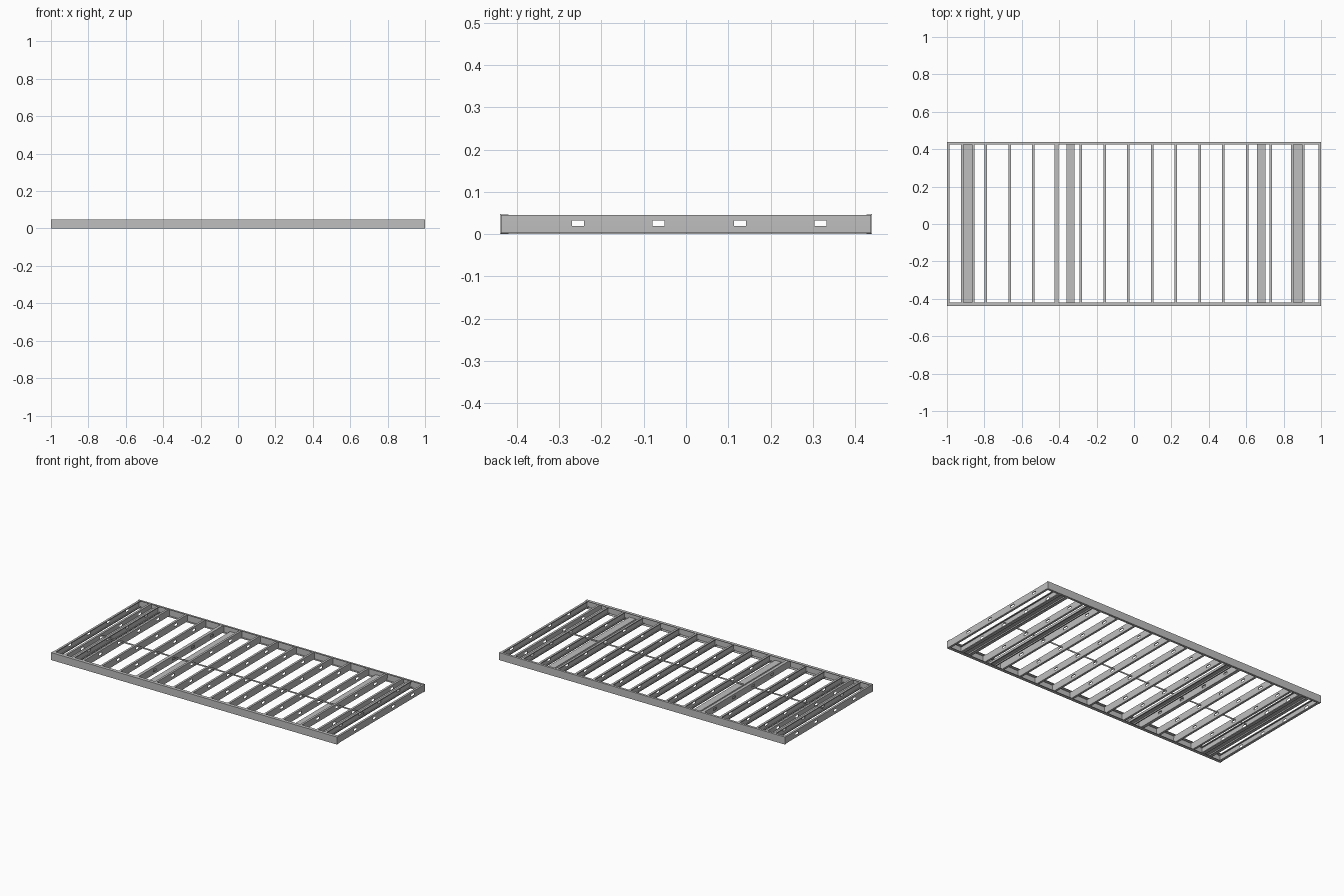
import bpy, bmesh

if "Cube" in bpy.data.objects:
    bpy.data.objects.remove(bpy.data.objects["Cube"], do_unlink=True)

steel = bpy.data.materials.new("galvanised_grey")
steel.use_nodes = True
GREY = (0.52, 0.52, 0.52, 1)
steel.diffuse_color = GREY
steel.node_tree.nodes["Principled BSDF"].inputs["Base Color"].default_value = GREY

T = 0.002                      # sheet thickness
H = 0.048                      # frame height
FRONT, BACK = -0.437, 0.437    # joist ends
HOLES = [-0.255, -0.065, 0.128, 0.318]


def sheet(name, profile, cuts, along="y", skip=None):
    """Sweep an open profile (a, z) through the cut positions; skip(i, j) leaves a hole."""
    bm = bmesh.new()
    rows = []
    for c in cuts:
        rows.append([bm.verts.new((a, c, z) if along == "y" else (c, a, z)) for a, z in profile])
    for i in range(len(cuts) - 1):
        for j in range(len(profile) - 1):
            if skip and skip(i, j):
                continue
            bm.faces.new((rows[i][j], rows[i][j + 1], rows[i + 1][j + 1], rows[i + 1][j]))
    mesh = bpy.data.meshes.new(name)
    bm.to_mesh(mesh)
    bm.free()
    mesh.materials.append(steel)
    ob = bpy.data.objects.new(name, mesh)
    bpy.context.collection.objects.link(ob)
    mod = ob.modifiers.new("thickness", "SOLIDIFY")
    mod.thickness = T
    mod.offset = 0
    return ob


def joist(name, x, side=-1, flange=0.012, lip=0.005):
    """Lipped C joist: web at x, flanges toward side, four punched web holes."""
    lo, hi, f = T * 1.5, H - T * 1.5, x + side * flange
    profile = [(f, lo + lip), (f, lo), (x, lo), (x, 0.019), (x, 0.032),
               (x, hi), (f, hi), (f, hi - lip)]
    cuts = [FRONT]
    for y in HOLES:
        cuts += [y - 0.014, y + 0.014]
    cuts.append(BACK)
    return sheet(name, profile, cuts, skip=lambda i, j: i % 2 == 1 and j == 3)


def flat_stud(name, x, width=0.043):
    """Lipped C stud laid flat near the bottom of the frame."""
    w, lo, hi = width / 2, T * 1.5, 0.016
    profile = [(x - w + 0.006, lo), (x - w, lo), (x - w, hi),
               (x + w, hi), (x + w, lo), (x + w - 0.006, lo)]
    return sheet(name, profile, [FRONT, BACK])


def rail(name, y, flange_y):
    """Edge track wrapping the joist ends."""
    lo, hi = T / 2, H - T / 2
    return sheet(name, [(flange_y, lo), (y, lo), (y, hi), (flange_y, hi)], [-1, 1], "x")


# Edge tracks
rail("front_rail", -0.439, -0.419)
rail("back_rail", 0.439, 0.426)

# Regular joists and the doubled joist
for i in range(13):
    joist(f"joist_{i + 1}", -0.786 + 0.127 * i)
joist("doubled_joist", -0.424, 1, 0.010)

# End joists
joist("left_end_joist", 0.999)
joist("right_end_joist", -0.999, 1)

# Box beams near both ends: two joists around a flat stud
for name, x in (("right", -0.889), ("left", 0.876)):
    joist(f"{name}_beam_outer_joist", x - 0.023, -1)
    joist(f"{name}_beam_inner_joist", x + 0.023, 1)
    flat_stud(f"{name}_beam_flat_stud", x)

# Flat studs between joists
flat_stud("right_flat_stud", -0.339)
flat_stud("left_flat_stud", 0.68)

# Bridging bar threaded through the web holes
sheet("bridging_bar", [(-0.048, 0.021), (-0.048, 0.030)], [-0.925, 0.915], "x")
